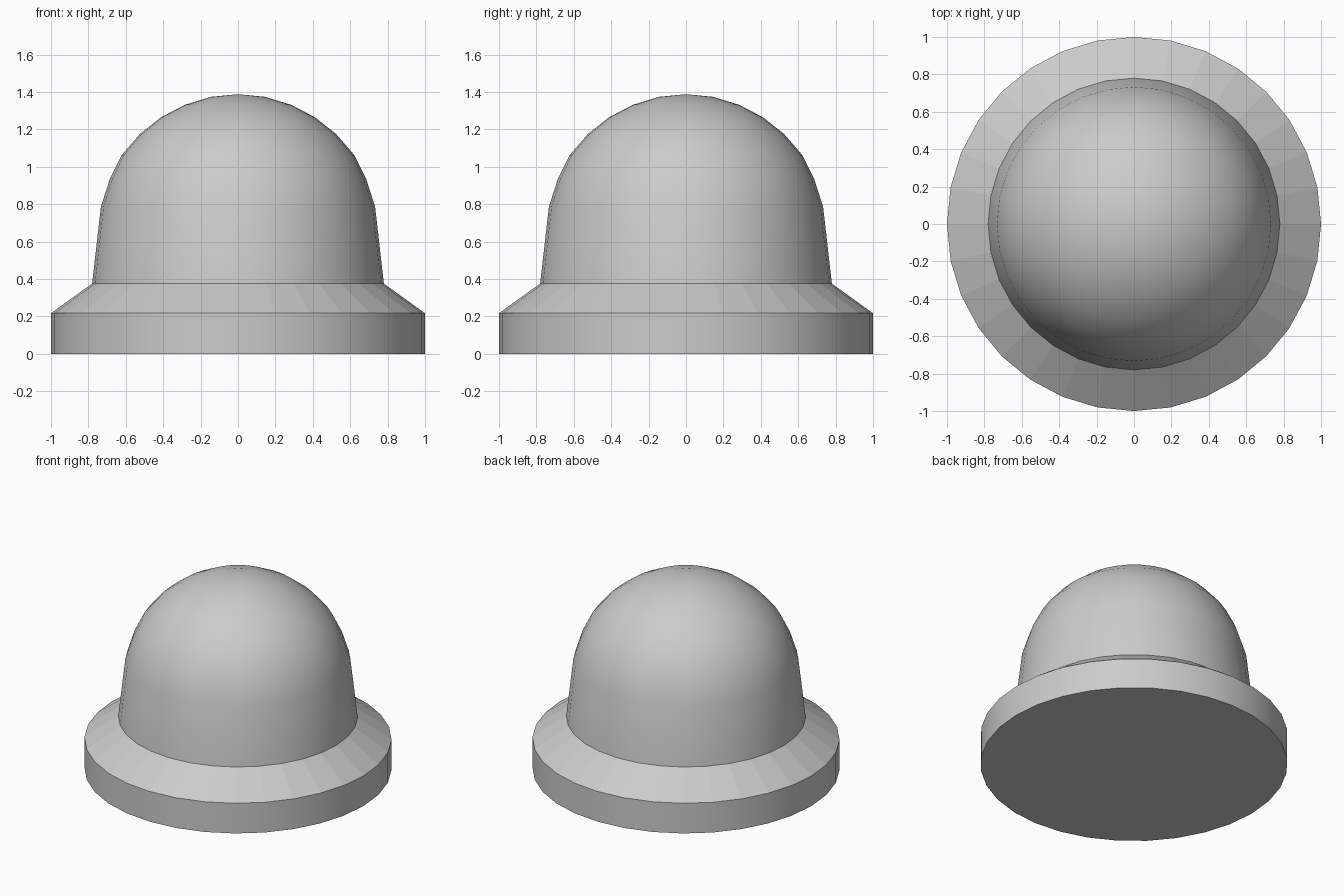
import bpy, bmesh, math

if "Cube" in bpy.data.objects:
    bpy.data.objects.remove(bpy.data.objects["Cube"])

SIDES = 32


def lathe(name, profile, smooth_bands):
    """Revolve (radius, z) points around z; radius 0 makes a pole."""
    bm = bmesh.new()
    rings = []
    for r, z in profile:
        if r == 0:
            rings.append([bm.verts.new((0, 0, z))] * SIDES)
        else:
            rings.append([bm.verts.new((r * math.cos(2 * math.pi * i / SIDES),
                                        r * math.sin(2 * math.pi * i / SIDES), z))
                          for i in range(SIDES)])
    for b, (low, high) in enumerate(zip(rings, rings[1:])):
        for i in range(SIDES):
            j = (i + 1) % SIDES
            corners = list(dict.fromkeys([low[i], low[j], high[j], high[i]]))
            bm.faces.new(corners).smooth = b in smooth_bands
    bmesh.ops.recalc_face_normals(bm, faces=bm.faces)
    mesh = bpy.data.meshes.new(name)
    # keep the rims crisp where smooth and flat bands meet
    for e in bm.edges:
        if e.is_boundary or e.calc_face_angle(0) > math.radians(35):
            e.smooth = False
    bm.to_mesh(mesh)
    bm.free()
    obj = bpy.data.objects.new(name, mesh)
    bpy.context.collection.objects.link(obj)
    return obj


# round base: closed bottom, upright wall, faceted sloping shoulder
lathe("base", [(0, 0), (1, 0), (1, 0.217), (0.78, 0.375)], {1})

# tapered skirt running into a rounded cap
cap = [(0.78, 0.375), (0.733, 0.787), (0.686, 0.933), (0.622, 1.062),
       (0.525, 1.175), (0.411, 1.265), (0.282, 1.332), (0.144, 1.374), (0, 1.388)]
lathe("dome", cap, set(range(len(cap))))
